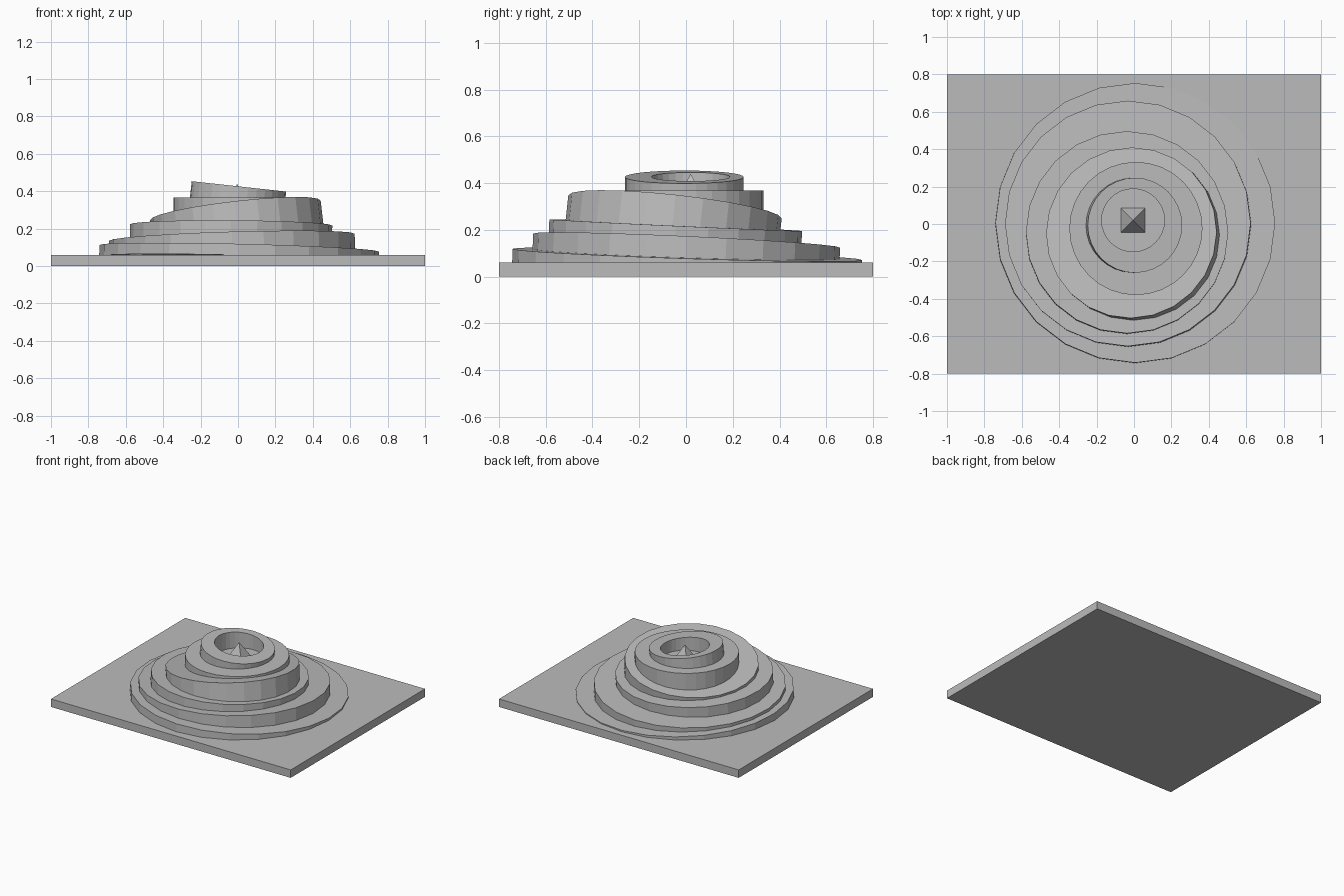
import bpy
from mathutils import Vector

SIDES = 24

old = bpy.data.objects.get("Cube")
if old:
    bpy.data.objects.remove(old, do_unlink=True)

# One plain grey for everything
grey = bpy.data.materials.new("plain_grey")
grey.use_nodes = True
colour = (0.5, 0.5, 0.5, 1)
grey.diffuse_color = colour
grey.node_tree.nodes["Principled BSDF"].inputs["Base Color"].default_value = colour


def finish(name):
    obj = bpy.context.object
    obj.name = name
    obj.data.materials.append(grey)
    return obj


def tilted_disc(name, top, radius, slope, depth, sides=SIDES):
    """Cylinder whose top face is centred on top and rises by slope along x and y."""
    normal = Vector((-slope[0], -slope[1], 1)).normalized()
    bpy.ops.mesh.primitive_cylinder_add(
        vertices=sides, radius=radius, depth=depth,
        location=Vector(top) - normal * depth / 2,
        rotation=Vector((0, 0, 1)).rotation_difference(normal).to_euler())
    return finish(name)


# Ground slab
bpy.ops.mesh.primitive_cube_add(size=1, location=(0, 0, 0.03))
slab = finish("base_slab")
slab.scale = (2, 1.6, 0.06)

# Stacked terraces, each leaning its own way
tilted_disc("terrace_1", (0.007, 0.006, 0.095), 0.748, (-0.024, -0.032), 0.06)
tilted_disc("terrace_2", (-0.033, 0.003, 0.154), 0.657, (0.029, -0.046), 0.1)
tilted_disc("terrace_3", (-0.037, -0.044, 0.22), 0.541, (-0.006, -0.046), 0.12)
shoulder = tilted_disc("terrace_4", (-0.014, -0.047, 0.298), 0.459, (0.115, -0.109), 0.18)
drum = tilted_disc("terrace_5", (0.01, -0.024, 0.368), 0.356, (0, 0), 0.17, 32)
crown = tilted_disc("top_ring", (0.005, -0.007, 0.426), 0.254, (-0.11, 0), 0.09, 32)

# Round pit sunk through the top
pit_floor = 0.32
pit_centre = (-0.005, 0.02)
bpy.ops.mesh.primitive_cylinder_add(vertices=32, radius=0.168, depth=0.3,
                                    location=(*pit_centre, pit_floor + 0.15))
cutter = finish("pit_cutter")
cutter.hide_render = True
for part in (shoulder, drum, crown):
    bpy.context.view_layer.objects.active = part
    cut = part.modifiers.new("pit", "BOOLEAN")
    cut.operation = "DIFFERENCE"
    cut.solver = "EXACT"
    cut.object = cutter
    bpy.ops.object.modifier_apply(modifier=cut.name)
bpy.data.objects.remove(cutter, do_unlink=True)

# Small square pyramid standing in the pit
height = 0.12
bpy.ops.mesh.primitive_cone_add(vertices=4, radius1=0.065 * 2 ** 0.5, radius2=0, depth=height,
                                location=(*pit_centre, pit_floor + height / 2),
                                rotation=(0, 0, 0.7854))
finish("pyramid")
